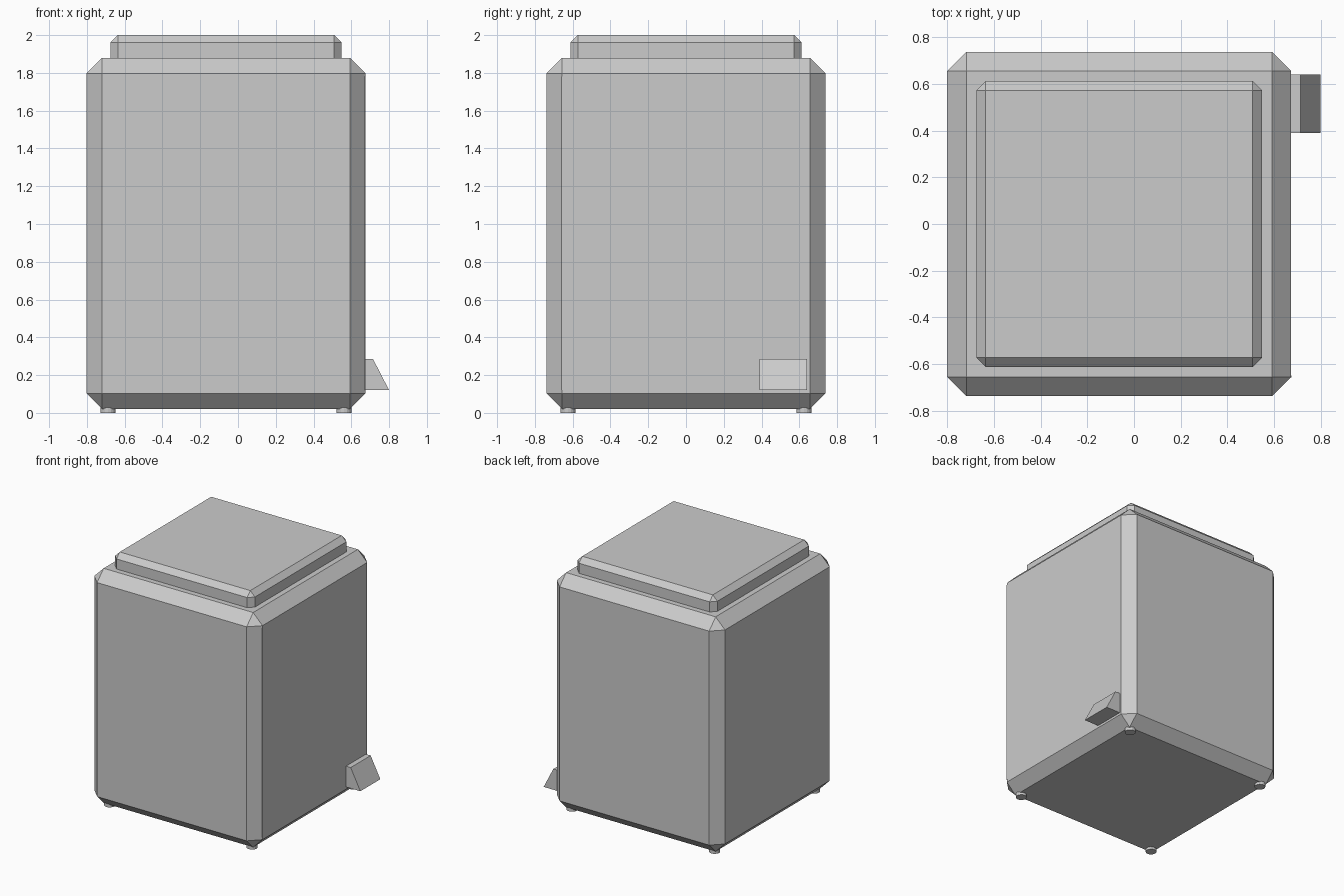
import bpy, bmesh
from mathutils import Vector

if "Cube" in bpy.data.objects:
    bpy.data.objects.remove(bpy.data.objects["Cube"])

CX = -0.0635  # body centre in x


def finish(name, bm):
    bmesh.ops.recalc_face_normals(bm, faces=bm.faces)
    mesh = bpy.data.meshes.new(name)
    bm.to_mesh(mesh)
    bm.free()
    obj = bpy.data.objects.new(name, mesh)
    bpy.context.collection.objects.link(obj)
    return obj


def box(name, lo, hi, chamfer=0.0):
    lo, hi = Vector(lo), Vector(hi)
    bm = bmesh.new()
    bmesh.ops.create_cube(bm, size=1)
    bmesh.ops.scale(bm, vec=hi - lo, verts=bm.verts)
    bmesh.ops.translate(bm, vec=(lo + hi) / 2, verts=bm.verts)
    if chamfer:
        bmesh.ops.bevel(bm, geom=bm.edges[:], offset=chamfer, segments=1,
                        profile=0.5, affect='EDGES')
    return finish(name, bm)


# Main cabinet with chamfered edges
H = 0.7375
box("body", (CX - H, -H, 0.02), (CX + H, H, 1.88), 0.082)

# Raised lid, sunk slightly into the cabinet
L = 0.6125
box("lid", (CX - L, -L, 1.82), (CX + L, L, 2.0), 0.04)

# Thin seam strip on the right side
box("side_seam", (0.66, -0.659, 0.12), (0.675, -0.65, 1.78))

# Round feet in the four corners
for sx, side in ((-1, "left"), (1, "right")):
    for sy, end in ((-1, "front"), (1, "back")):
        bm = bmesh.new()
        bmesh.ops.create_cone(bm, cap_ends=True, segments=16,
                              radius1=0.04, radius2=0.04, depth=0.04)
        bmesh.ops.translate(bm, vec=(CX + sx * 0.625, sy * 0.625, 0.02), verts=bm.verts)
        finish(f"{end}_{side}_foot", bm)

# Wedge-shaped cable outlet low on the right side, extruded along y
profile = [(0.64, 0.12), (0.80, 0.12), (0.715, 0.285), (0.64, 0.285)]
bm = bmesh.new()
face = bm.faces.new([bm.verts.new((x, 0.39, z)) for x, z in profile])
ext = bmesh.ops.extrude_face_region(bm, geom=[face])
bmesh.ops.translate(bm, vec=(0, 0.25, 0),
                    verts=[g for g in ext["geom"] if isinstance(g, bmesh.types.BMVert)])
finish("side_outlet", bm)
